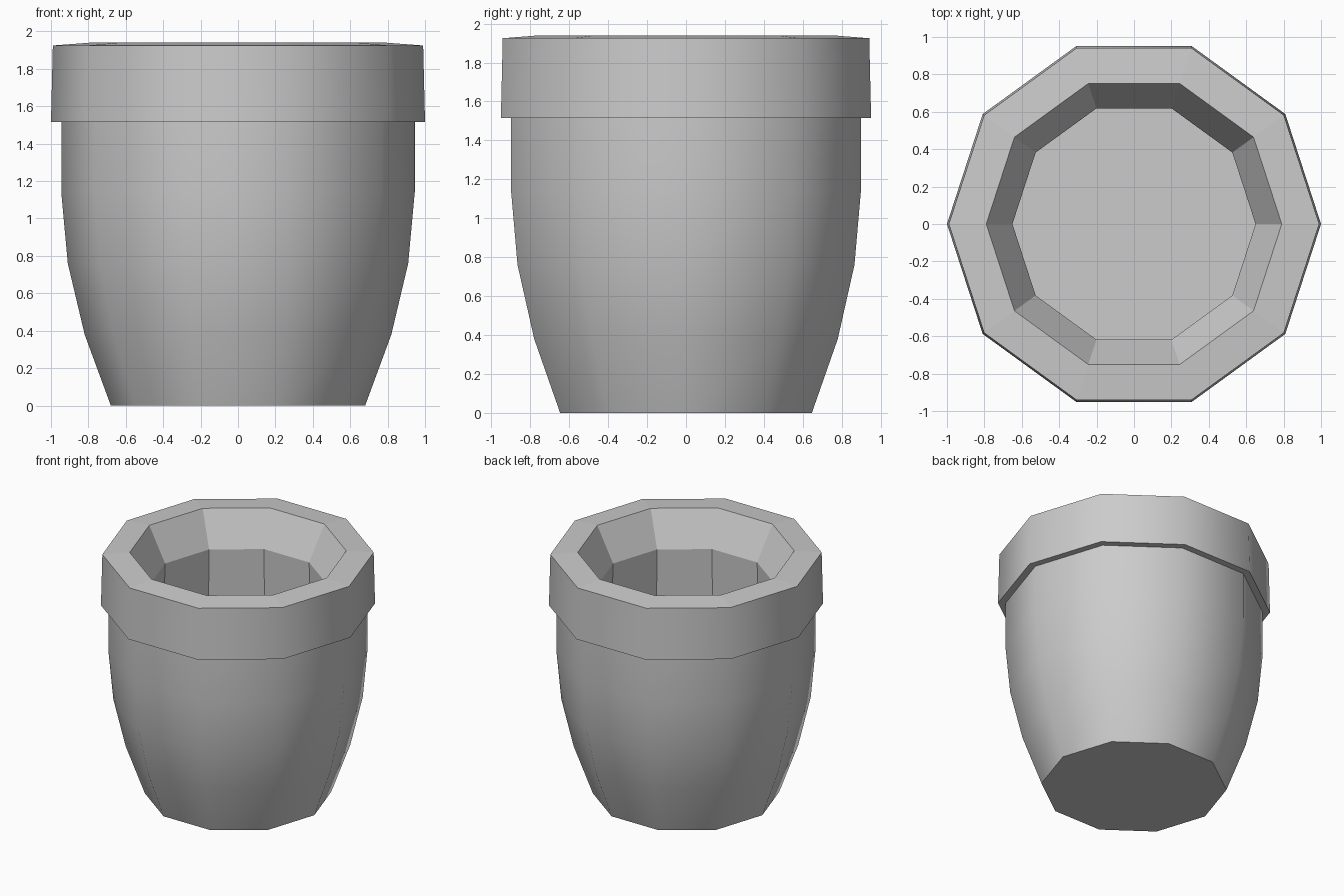
import bpy, bmesh
from math import cos, sin, tau

if "Cube" in bpy.data.objects:
    bpy.data.objects.remove(bpy.data.objects["Cube"])

SIDES = 10
# Profile (radius, height): outer wall, collar, rim, inner lip, hollow
PROFILE = [(0.68, 0), (0.82, 0.38), (0.91, 0.76), (0.945, 1.14), (0.945, 1.515),
           (1.0, 1.515), (0.99, 1.925), (0.79, 1.94), (0.65, 1.67),
           (0.66, 1.2), (0.66, 0.35)]
SMOOTH_BANDS = {0, 1, 2, 3, 5}      # outer wall and collar
SHARP_RINGS = {0, 4, 5, 6, 7, 8}

bm = bmesh.new()
rings = [[bm.verts.new((r * cos(tau * i / SIDES), r * sin(tau * i / SIDES), z))
          for i in range(SIDES)] for r, z in PROFILE]

# Walls between neighbouring rings
for b, (low, high) in enumerate(zip(rings, rings[1:])):
    for i in range(SIDES):
        j = (i + 1) % SIDES
        face = bm.faces.new((low[i], low[j], high[j], high[i]))
        face.smooth = b in SMOOTH_BANDS

# Underside and inner floor
bm.faces.new(rings[0][::-1])
bm.faces.new(rings[-1])

# Crisp creases around the collar and rim
for k in SHARP_RINGS:
    for i in range(SIDES):
        bm.edges.get((rings[k][i], rings[k][(i + 1) % SIDES])).smooth = False

mesh = bpy.data.meshes.new("plant_pot")
bm.normal_update()
bm.to_mesh(mesh)
bm.free()
pot = bpy.data.objects.new("plant_pot", mesh)
bpy.context.collection.objects.link(pot)
